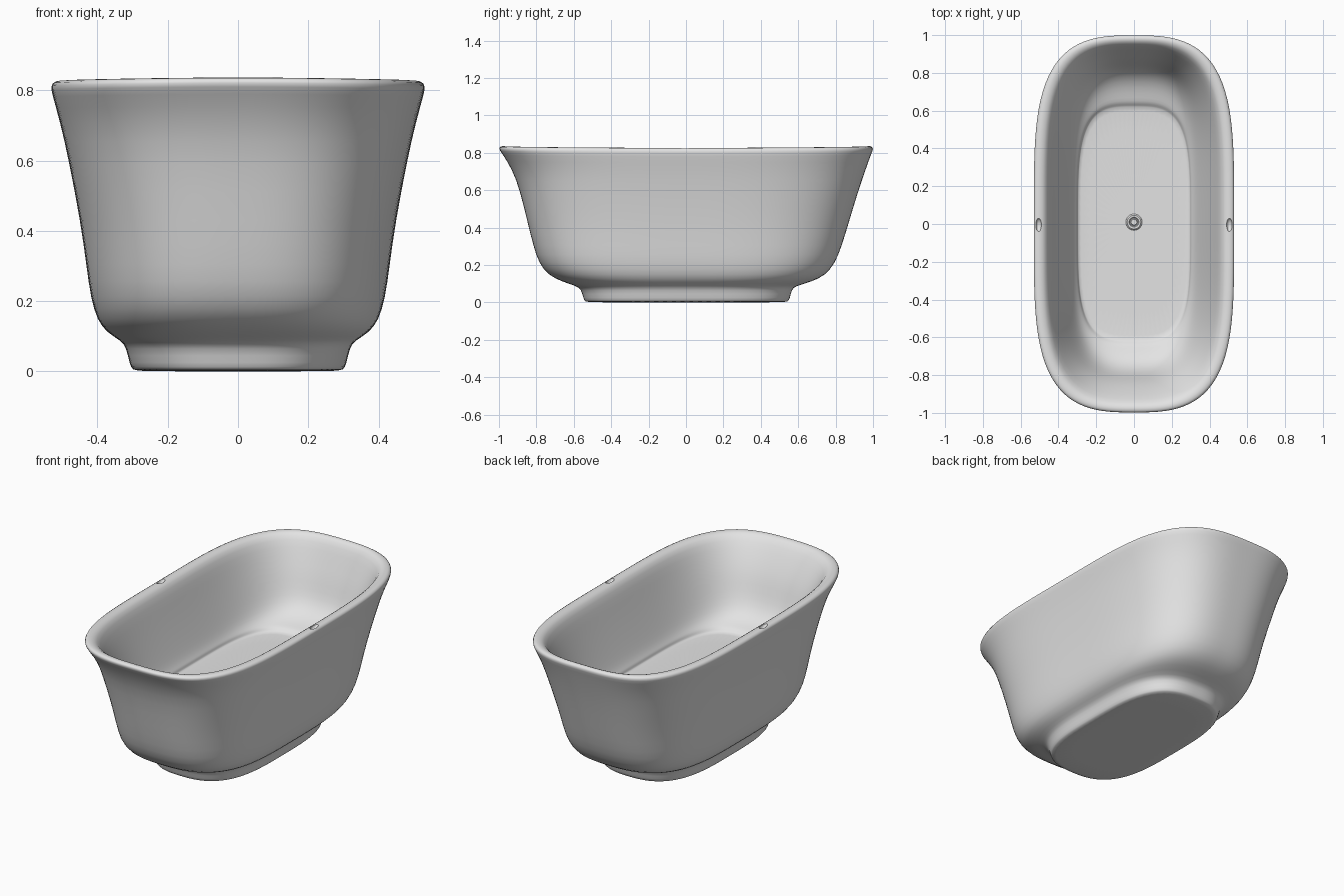
import bpy
import bmesh
import math
from mathutils import Matrix

default_cube = bpy.data.objects.get("Cube")
if default_cube:
    bpy.data.objects.remove(default_cube, do_unlink=True)

SEGMENTS = 72


def make_material(name, value):
    material = bpy.data.materials.new(name)
    colour = (value, value, value, 1.0)
    material.diffuse_color = colour
    material.use_nodes = True
    shader = material.node_tree.nodes["Principled BSDF"]
    shader.inputs["Base Color"].default_value = colour
    shader.inputs["Roughness"].default_value = 0.5
    return material


enamel = make_material("pale grey enamel", 0.77)


def make_object(name, bm):
    bmesh.ops.recalc_face_normals(bm, faces=bm.faces[:])
    mesh = bpy.data.meshes.new(name)
    bm.to_mesh(mesh)
    bm.free()
    mesh.materials.append(enamel)
    obj = bpy.data.objects.new(name, mesh)
    bpy.context.collection.objects.link(obj)
    return obj


def activate(obj):
    bpy.ops.object.select_all(action="DESELECT")
    obj.select_set(True)
    bpy.context.view_layer.objects.active = obj


def outline_radius(c, s, end_power, side_power):
    """Distance to a unit outline with arched ends and straighter sides."""
    low, high = 0.5, 1.5
    for _ in range(30):
        mid = (low + high) / 2
        if (mid * abs(c)) ** end_power + (mid * abs(s)) ** side_power < 1:
            low = mid
        else:
            high = mid
    return low


def rounded_ring(bm, half_x, front, back, z, end_power, side_power):
    """One rounded loop; the rim rises a little towards the ends."""
    ring = []
    for i in range(SEGMENTS):
        angle = math.tau * i / SEGMENTS
        c, s = math.cos(angle), math.sin(angle)
        radius = outline_radius(c, s, end_power, side_power)
        half_y = back if s > 0 else front
        lift = 0.01 * s * s if z > 0.75 else 0
        ring.append(bm.verts.new((half_x * c * radius, half_y * s * radius, z + lift)))
    return ring


def loft(name, groups):
    bm = bmesh.new()
    rings = [rounded_ring(bm, *section, *powers)
             for powers, sections in groups for section in sections]
    for low, high in zip(rings, rings[1:]):
        for i in range(SEGMENTS):
            j = (i + 1) % SEGMENTS
            bm.faces.new((low[i], low[j], high[j], high[i]))
    bm.faces.new(rings[0][::-1])
    bm.faces.new(rings[-1])
    return make_object(name, bm)


# Tub: half width, front depth, back depth, height
foot = [
    (0.28, 0.52, 0.52, 0),
    (0.3, 0.54, 0.545, 0.004),
    (0.308, 0.548, 0.555, 0.02),
    (0.318, 0.56, 0.565, 0.07),
    (0.333, 0.585, 0.585, 0.088),
]
lower_body = [
    (0.372, 0.66, 0.67, 0.11),
    (0.4, 0.735, 0.745, 0.145),
    (0.419, 0.787, 0.797, 0.21),
    (0.431, 0.815, 0.832, 0.3),
    (0.447, 0.845, 0.868, 0.42),
]
upper_body = [
    (0.481, 0.888, 0.922, 0.6),
    (0.506, 0.928, 0.96, 0.71),
]
rim = [
    (0.529, 0.985, 0.992, 0.79),
    (0.533, 1.003, 1.003, 0.812),
    (0.522, 0.99, 0.99, 0.828),
    (0.48, 0.96, 0.965, 0.826),
    (0.456, 0.932, 0.942, 0.8),
]
inside = [
    (0.43, 0.875, 0.905, 0.72),
    (0.403, 0.832, 0.868, 0.64),
    (0.374, 0.803, 0.84, 0.56),
    (0.347, 0.772, 0.81, 0.49),
    (0.326, 0.728, 0.755, 0.44),
    (0.311, 0.675, 0.69, 0.416),
]
floor_lip = [
    (0.303, 0.642, 0.647, 0.406),
    (0.3, 0.63, 0.635, 0.397),
    (0.297, 0.616, 0.62, 0.384),
    (0.28, 0.6, 0.605, 0.381),
]
tub = loft("bathtub_body", [
    ((2.7, 3.4), foot),
    ((2.7, 3.7), lower_body),
    ((2.8, 3.9), upper_body),
    ((3, 4.1), rim),
    ((2.9, 4), inside),
    ((3.4, 4), floor_lip),
])
activate(tub)
smooth = tub.modifiers.new("smooth walls", "SUBSURF")
smooth.levels = smooth.render_levels = 1
bpy.ops.object.modifier_apply(modifier=smooth.name)

# Small oval hollows in the middle of each long rim
for side in (-1, 1):
    bm = bmesh.new()
    bmesh.ops.create_uvsphere(bm, u_segments=24, v_segments=12, radius=1)
    bm.transform(Matrix.Translation((side * 0.505, -0.005, 0.832))
                 @ Matrix.Diagonal((0.016, 0.036, 0.025, 1)))
    cutter = make_object("rim_hollow_cutter", bm)
    cutter.hide_render = True
    activate(tub)
    cut = tub.modifiers.new("rim hollow", "BOOLEAN")
    cut.operation = "DIFFERENCE"
    cut.object = cutter
    bpy.ops.object.modifier_apply(modifier=cut.name)
    bpy.data.objects.remove(cutter, do_unlink=True)

bpy.ops.object.shade_smooth_by_angle(angle=math.radians(50))

# Drain: a turned flange with a raised centre button
bm = bmesh.new()
flange = [(0.044, 0.376), (0.043, 0.384), (0.036, 0.39), (0.026, 0.389),
          (0.022, 0.383), (0.018, 0.383), (0.015, 0.39)]
rings = []
for radius, z in flange:
    circle = bmesh.ops.create_circle(bm, segments=32, radius=radius,
                                     matrix=Matrix.Translation((0, 0.01, z)))
    rings.append(circle["verts"])
for low, high in zip(rings, rings[1:]):
    for i in range(len(low)):
        j = (i + 1) % len(low)
        bm.faces.new((low[i], low[j], high[j], high[i]))
bm.faces.new(rings[-1])
drain = make_object("drain", bm)
activate(drain)
bpy.ops.object.shade_smooth_by_angle(angle=math.radians(40))
